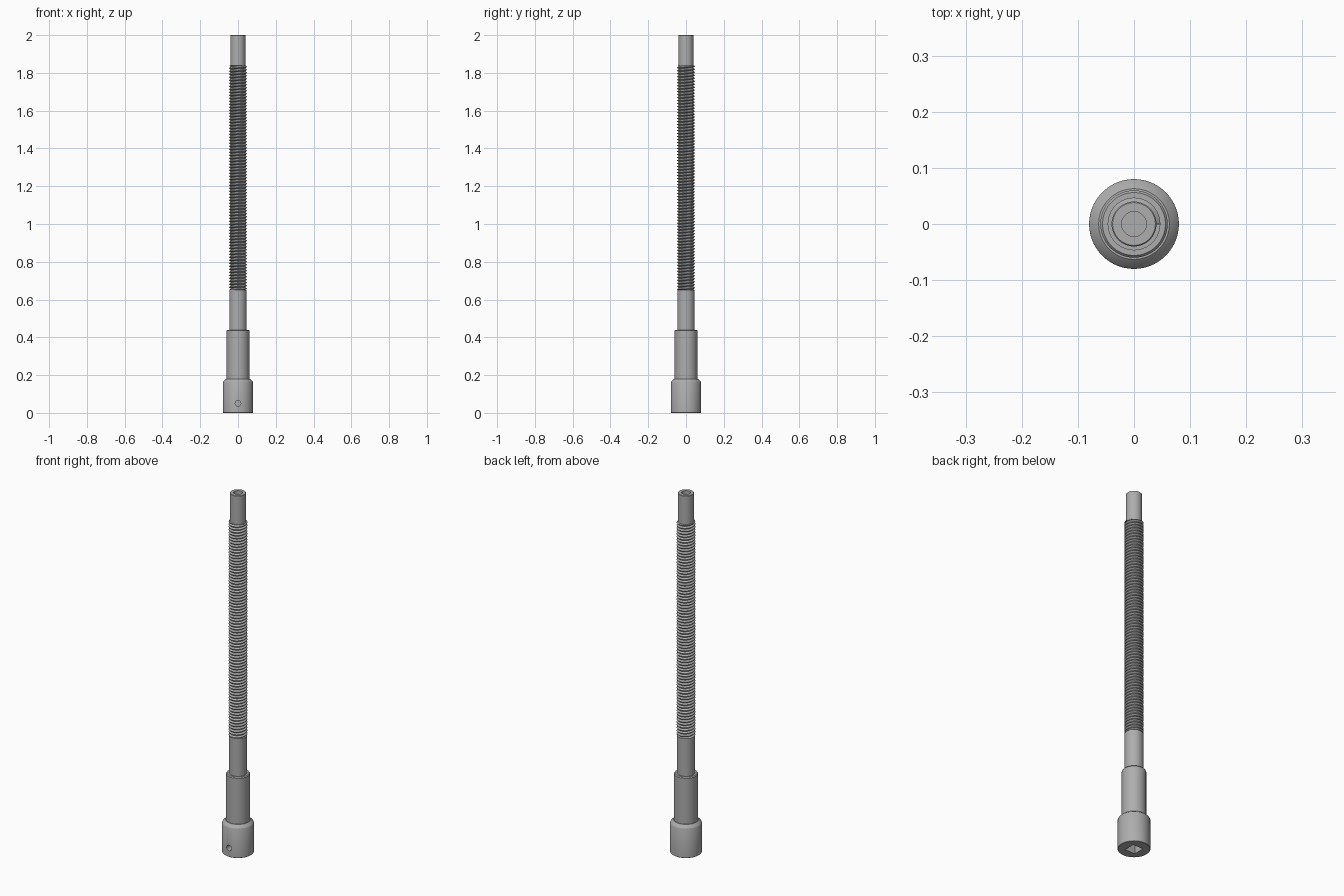
import bpy, bmesh
from math import cos, sin, pi, radians

SEG = 64
cube = bpy.data.objects.get("Cube")
if cube:
    bpy.data.objects.remove(cube, do_unlink=True)

steel = bpy.data.materials.new("steel grey")
steel.use_nodes = True
grey = (0.42, 0.42, 0.42, 1)
steel.diffuse_color = grey
steel.node_tree.nodes["Principled BSDF"].inputs["Base Color"].default_value = grey


def make(name, bm):
    bmesh.ops.recalc_face_normals(bm, faces=bm.faces)
    mesh = bpy.data.meshes.new(name)
    bm.to_mesh(mesh)
    bm.free()
    mesh.materials.append(steel)
    obj = bpy.data.objects.new(name, mesh)
    bpy.context.collection.objects.link(obj)
    return obj


def activate(obj):
    bpy.ops.object.select_all(action='DESELECT')
    obj.select_set(True)
    bpy.context.view_layer.objects.active = obj


def lathe(name, profile):
    """Turn a (radius, height) profile round z, capping both ends."""
    bm = bmesh.new()
    rings = [[bm.verts.new((r * cos(2 * pi * i / SEG), r * sin(2 * pi * i / SEG), z))
              for i in range(SEG)] for r, z in profile]
    for a, b in zip(rings, rings[1:]):
        for i in range(SEG):
            j = (i + 1) % SEG
            bm.faces.new((a[i], a[j], b[j], b[i]))
    bm.faces.new(rings[0])
    bm.faces.new(rings[-1])
    return make(name, bm)


def cut(obj, cutter):
    mod = obj.modifiers.new("cut", 'BOOLEAN')
    mod.operation = 'DIFFERENCE'
    mod.solver = 'EXACT'
    mod.object = cutter
    activate(obj)
    bpy.ops.object.modifier_apply(modifier=mod.name)
    bpy.data.objects.remove(cutter, do_unlink=True)


def thread(name, z0, z1, turns, root, crest):
    """Helical V ridge, flattened against both end planes."""
    steps = 36
    pitch = (z1 - z0) / turns
    bm = bmesh.new()
    prev = None
    for k in range(int((turns + 1) * steps) + 1):
        a = 2 * pi * k / steps
        mid = z0 + pitch * (k / steps - 0.5)
        row = []
        for r, dz in ((root, -0.48), (crest, -0.06), (crest, 0.06), (root, 0.48)):
            z = min(max(mid + dz * pitch, z0), z1)
            row.append(bm.verts.new((r * cos(a), r * sin(a), z)))
        if prev:
            for i in range(3):
                bm.faces.new((prev[i], row[i], row[i + 1], prev[i + 1]))
        prev = row
    return make(name, bm)


# Socket, sleeve, shaft, thread core and bored tip in one turned body
body = lathe("turned_body", [
    (0.078, 0), (0.08, 0.002), (0.08, 0.163), (0.078, 0.167), (0.063, 0.18),
    (0.06, 0.18), (0.06, 0.435), (0.056, 0.44),
    (0.046, 0.44), (0.046, 0.65), (0.039, 0.65),
    (0.039, 1.84), (0.04, 1.84), (0.04, 1.998), (0.038, 2.0),
    (0.022, 2.0), (0.022, 1.92)])

# Square drive recess in the bottom
bm = bmesh.new()
bmesh.ops.create_cube(bm, size=1)
bmesh.ops.scale(bm, vec=(0.062, 0.062, 0.24), verts=bm.verts)
cut(body, make("square_cutter", bm))

# Round pin hole in the front of the socket
pin = lathe("pin_cutter", [(0.015, 0), (0.015, 0.1)])
pin.rotation_euler.x = radians(90)
pin.location = (0, 0, 0.05)
bpy.context.view_layer.update()
cut(body, pin)

ridge = thread("screw_thread", 0.65, 1.84, 75, 0.0388, 0.047)

for obj in (body, ridge):
    activate(obj)
    bpy.ops.object.shade_smooth_by_angle(angle=radians(30))
